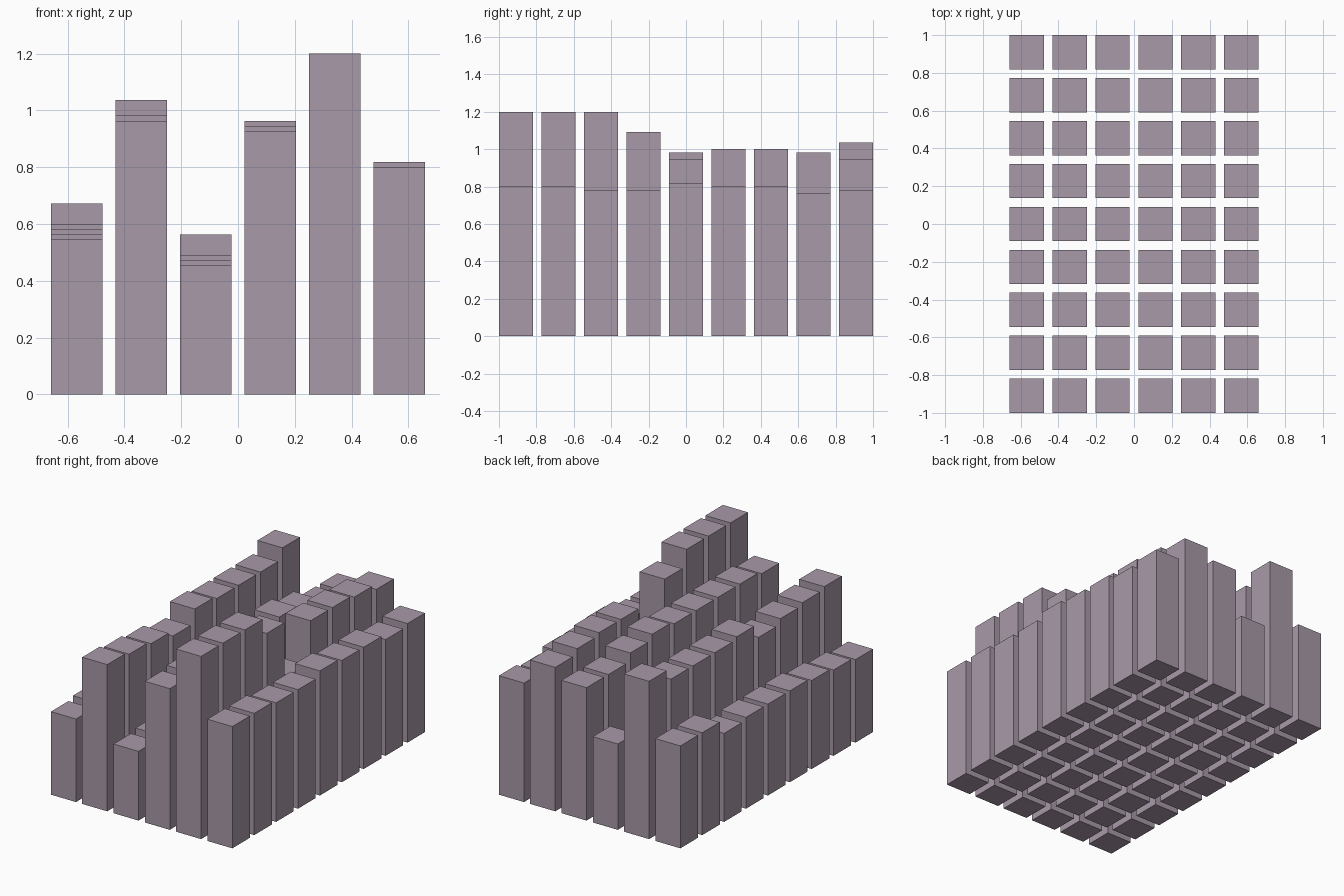
import bpy, bmesh
from mathutils import Matrix

if "Cube" in bpy.data.objects:
    bpy.data.objects.remove(bpy.data.objects["Cube"])

U = 1 / 55          # base unit: depth is 110 units = 2.0
PITCH = 12.5        # spacing between bars
SIZE = 10           # bar width and depth

# Bar heights, one list per column (left to right), front to back
HEIGHTS = [
    [30, 31, 32, 33, 33, 33, 32, 37, 37],
    [53, 52, 51, 49, 54, 53, 53, 53, 57],
    [25, 26, 27, 27, 27, 27, 27, 27, 31],
    [51, 52, 52, 52, 52, 53, 51, 48, 48],
    [66, 66, 66, 60, 40, 55, 55, 54, 52],
    [44, 44, 43, 43, 45, 44, 44, 42, 43],
]

mauve = bpy.data.materials.new("dusty_mauve")
mauve.diffuse_color = (0.39, 0.32, 0.39, 1)
mauve.use_nodes = True
mauve.node_tree.nodes["Principled BSDF"].inputs["Base Color"].default_value = mauve.diffuse_color


def add_bar(bm, x, y, h):
    """Square bar standing on the ground."""
    m = Matrix.Translation((x * U, y * U, h * U / 2)) @ Matrix.Diagonal(
        (SIZE * U, SIZE * U, h * U, 1))
    bmesh.ops.create_cube(bm, size=1, matrix=m)


# One object for each column of bars
for c, column in enumerate(HEIGHTS):
    bm = bmesh.new()
    for r, h in enumerate(column):
        add_bar(bm, (c - 2.5) * PITCH, (r - 4) * PITCH, h)
    name = f"bar_column_{c + 1}"
    mesh = bpy.data.meshes.new(name)
    bm.to_mesh(mesh)
    bm.free()
    mesh.materials.append(mauve)
    bpy.context.collection.objects.link(bpy.data.objects.new(name, mesh))
